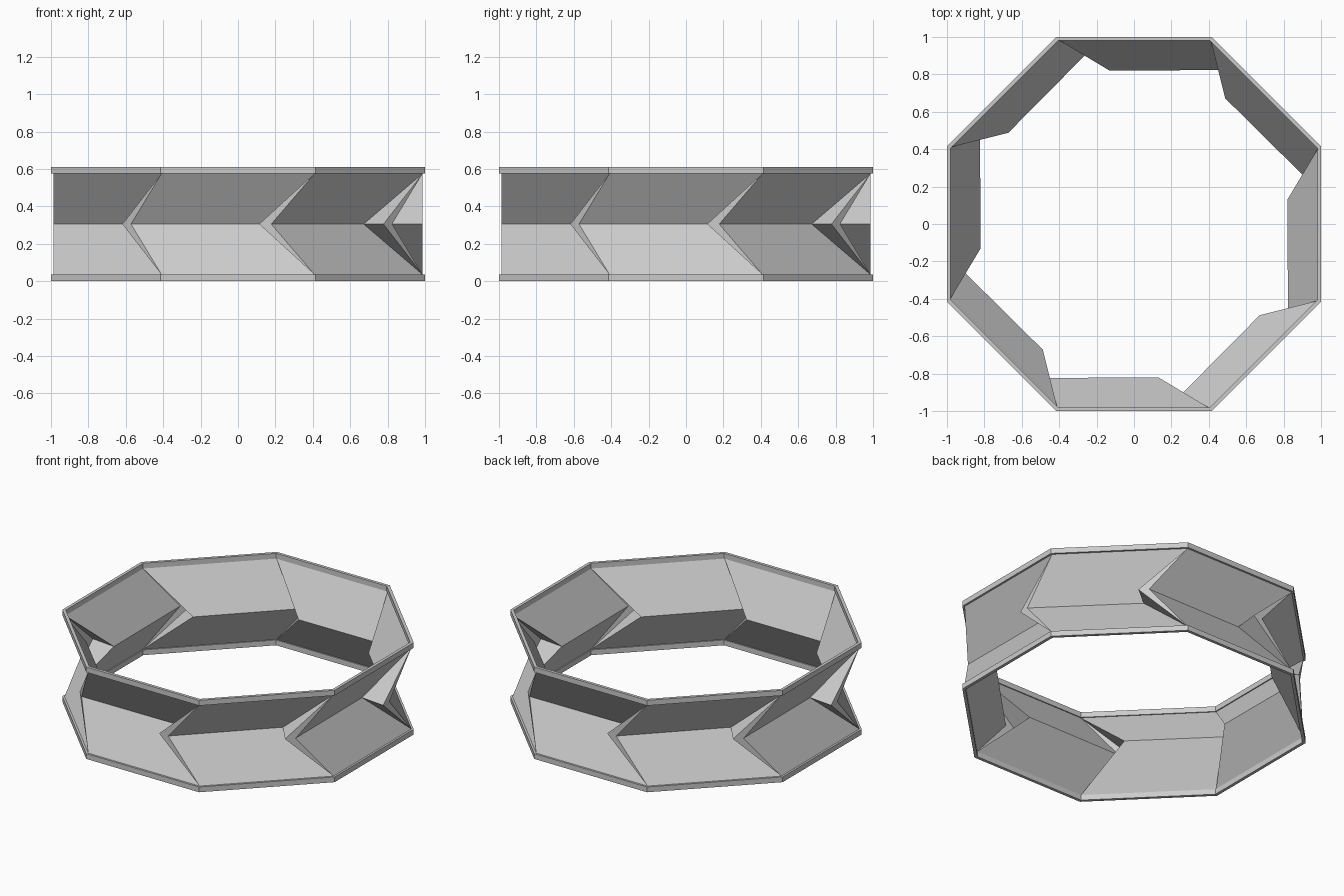
import bpy, bmesh, math
from mathutils import Matrix, Vector

if "Cube" in bpy.data.objects:
    bpy.data.objects.remove(bpy.data.objects["Cube"])

SIDES = 8
STEP = 2 * math.pi / SIDES
HEIGHT = 0.61
RIM_H = 0.035
T = math.tan(STEP / 2)

grey = bpy.data.materials.new("light grey")
grey.diffuse_color = (0.6, 0.6, 0.6, 1)
grey.use_nodes = True
grey.node_tree.nodes["Principled BSDF"].inputs["Base Color"].default_value = grey.diffuse_color


def finish(name, bm):
    mesh = bpy.data.meshes.new(name)
    bm.to_mesh(mesh)
    bm.free()
    mesh.materials.append(grey)
    obj = bpy.data.objects.new(name, mesh)
    bpy.context.collection.objects.link(obj)
    return obj


def turned(bm, point):
    """Eight copies of a point around the vertical axis."""
    return [bm.verts.new(Matrix.Rotation(i * STEP, 3, 'Z') @ Vector(point))
            for i in range(SIDES)]


def make_rim(name, z0):
    """Thin octagonal band with a square section."""
    bm = bmesh.new()
    section = [(1.0, z0), (1.0, z0 + RIM_H), (0.98, z0 + RIM_H), (0.98, z0)]
    rings = [turned(bm, (r * T, -r, z)) for r, z in section]
    for a, b in zip(rings, rings[1:] + rings[:1]):
        for i in range(SIDES):
            j = (i + 1) % SIDES
            bm.faces.new((a[i], a[j], b[j], b[i]))
    bmesh.ops.recalc_face_normals(bm, faces=bm.faces)
    finish(name, bm)


make_rim("bottom_rim", 0)
make_rim("top_rim", HEIGHT - RIM_H)

# Folded wall: panels lean inward to a mid crease, with a pleat at each corner
bm = bmesh.new()
R, MID = 0.987, HEIGHT / 2
low = turned(bm, (R * T, -R, RIM_H))
high = turned(bm, (R * T, -R, HEIGHT - RIM_H))
inner = turned(bm, (0.13, -0.82, MID))    # inner end of each panel crease
outer = turned(bm, (0.113, -R, MID))      # outer fold of the pleat
start = turned(bm, (0.178, -R, MID))      # start of the next panel crease
for i in range(SIDES):
    j = (i + 1) % SIDES
    bm.faces.new((low[i], low[j], inner[j], start[i]))
    bm.faces.new((start[i], inner[j], high[j], high[i]))
    bm.faces.new((low[i], outer[i], inner[i]))
    bm.faces.new((high[i], inner[i], outer[i]))
    bm.faces.new((low[i], start[i], outer[i]))
    bm.faces.new((high[i], outer[i], start[i]))
bmesh.ops.recalc_face_normals(bm, faces=bm.faces)
# Outward side is the one facing away from the axis on the first panel
bm.faces.ensure_lookup_table()
f = bm.faces[0]
c = f.calc_center_median()
if f.normal.x * c.x + f.normal.y * c.y < 0:
    bmesh.ops.reverse_faces(bm, faces=bm.faces)
finish("folded_wall", bm)
